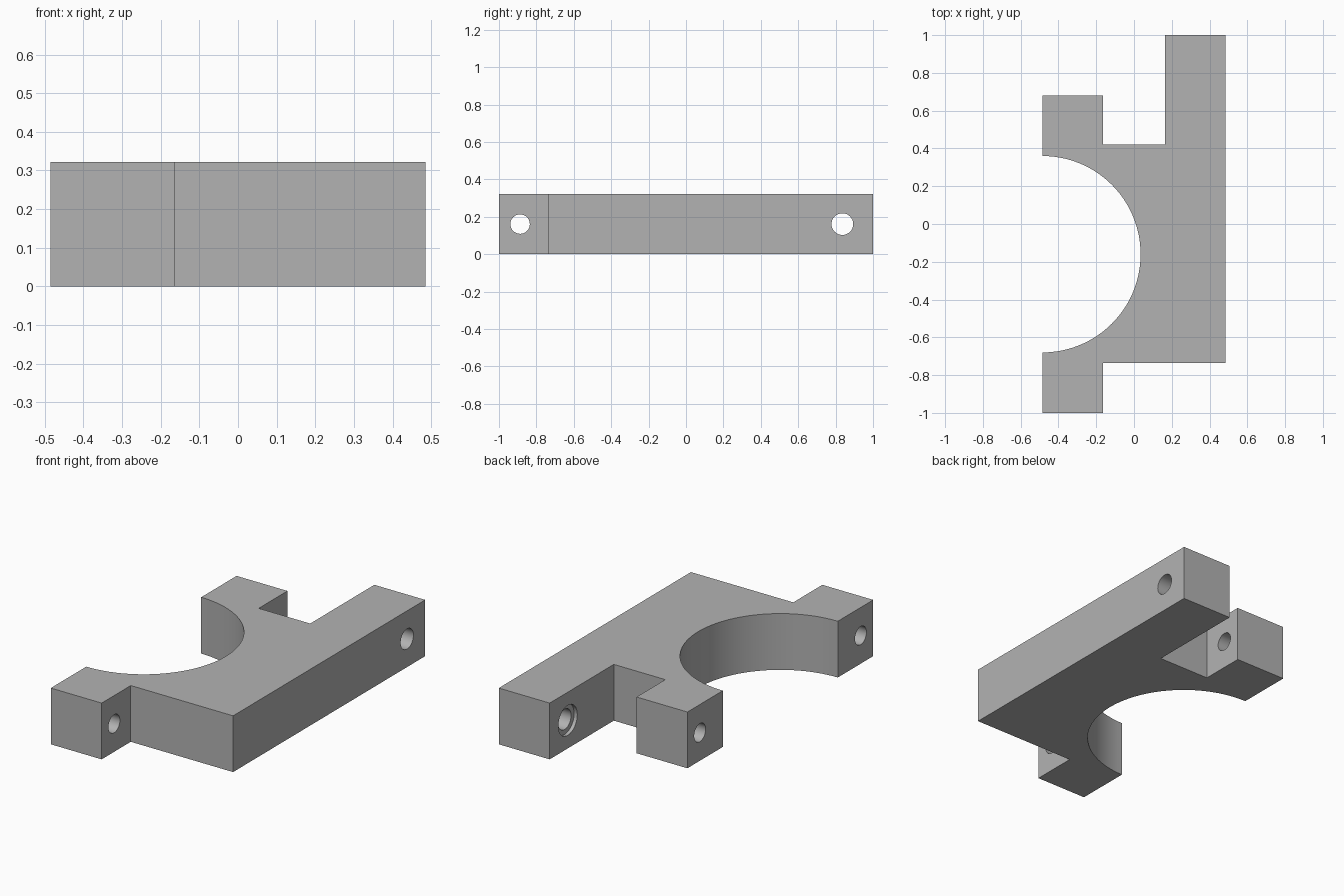
import bpy
import bmesh
import math

cube = bpy.data.objects.get("Cube")
if cube:
    bpy.data.objects.remove(cube, do_unlink=True)

HEIGHT = 0.322
SIDE = 0.485           # half width
INNER = 0.163          # inner faces of the lugs and the arm
MID_Y = -0.16          # centre of the round recess
RADIUS = 0.52
LUG_HOLE = 0.727       # lug hole distance from the recess centre
ARM_HOLE_Y = 0.836

# Plain grey material
grey = bpy.data.materials.new("plain grey")
grey.use_nodes = True
grey.diffuse_color = (0.45, 0.45, 0.45, 1)
grey.node_tree.nodes["Principled BSDF"].inputs["Base Color"].default_value = grey.diffuse_color

# Plate outline with two lugs, a long arm and a half-round recess
outline = [(-SIDE, -1), (-INNER, -1), (-INNER, -0.737), (SIDE, -0.737),
           (SIDE, 1), (INNER, 1), (INNER, 0.42), (-INNER, 0.42),
           (-INNER, 0.68), (-SIDE, 0.68)]
STEPS = 48
for i in range(STEPS + 1):
    a = math.pi / 2 - math.pi * i / STEPS
    outline.append((-SIDE + RADIUS * math.cos(a), MID_Y + RADIUS * math.sin(a)))

bm = bmesh.new()
base = bm.faces.new([bm.verts.new((x, y, 0)) for x, y in outline])
top = bmesh.ops.extrude_face_region(bm, geom=[base])["geom"]
bmesh.ops.translate(bm, vec=(0, 0, HEIGHT),
                    verts=[v for v in top if isinstance(v, bmesh.types.BMVert)])
bmesh.ops.recalc_face_normals(bm, faces=bm.faces)
mesh = bpy.data.meshes.new("clamp_bracket")
bm.to_mesh(mesh)
bm.free()
bracket = bpy.data.objects.new("clamp_bracket", mesh)
bpy.context.collection.objects.link(bracket)
mesh.materials.append(grey)


def drill(name, y, radius, x_start, x_end):
    """Cut a round hole along x."""
    bpy.ops.mesh.primitive_cylinder_add(
        vertices=32, radius=radius, depth=x_end - x_start,
        location=((x_start + x_end) / 2, y, HEIGHT / 2),
        rotation=(0, math.pi / 2, 0))
    cutter = bpy.context.object
    cutter.name = name
    cutter.hide_render = True
    cutter.data.materials.append(grey)
    cut = bracket.modifiers.new(name, "BOOLEAN")
    cut.operation = "DIFFERENCE"
    cut.solver = "EXACT"
    cut.object = cutter
    return cutter


# Screw holes in the lugs, and a counterbored hole in the long arm
cutters = [drill("front_lug_hole", MID_Y - LUG_HOLE, 0.052, -0.6, -0.1),
           drill("back_lug_hole", MID_Y + LUG_HOLE, 0.052, -0.6, -0.1),
           drill("arm_hole", ARM_HOLE_Y, 0.058, 0.1, 0.6),
           drill("arm_counterbore", ARM_HOLE_Y, 0.086, 0.1, INNER + 0.02)]

# Bake the cuts and drop the cutters
bpy.context.view_layer.update()
graph = bpy.context.evaluated_depsgraph_get()
baked = bpy.data.meshes.new_from_object(bracket.evaluated_get(graph))
bracket.modifiers.clear()
bracket.data = baked
for cutter in cutters:
    bpy.data.objects.remove(cutter, do_unlink=True)

# Smooth round walls, sharp corners
bpy.ops.object.select_all(action="DESELECT")
bracket.select_set(True)
bpy.context.view_layer.objects.active = bracket
bpy.ops.object.shade_smooth_by_angle(angle=math.radians(30))
